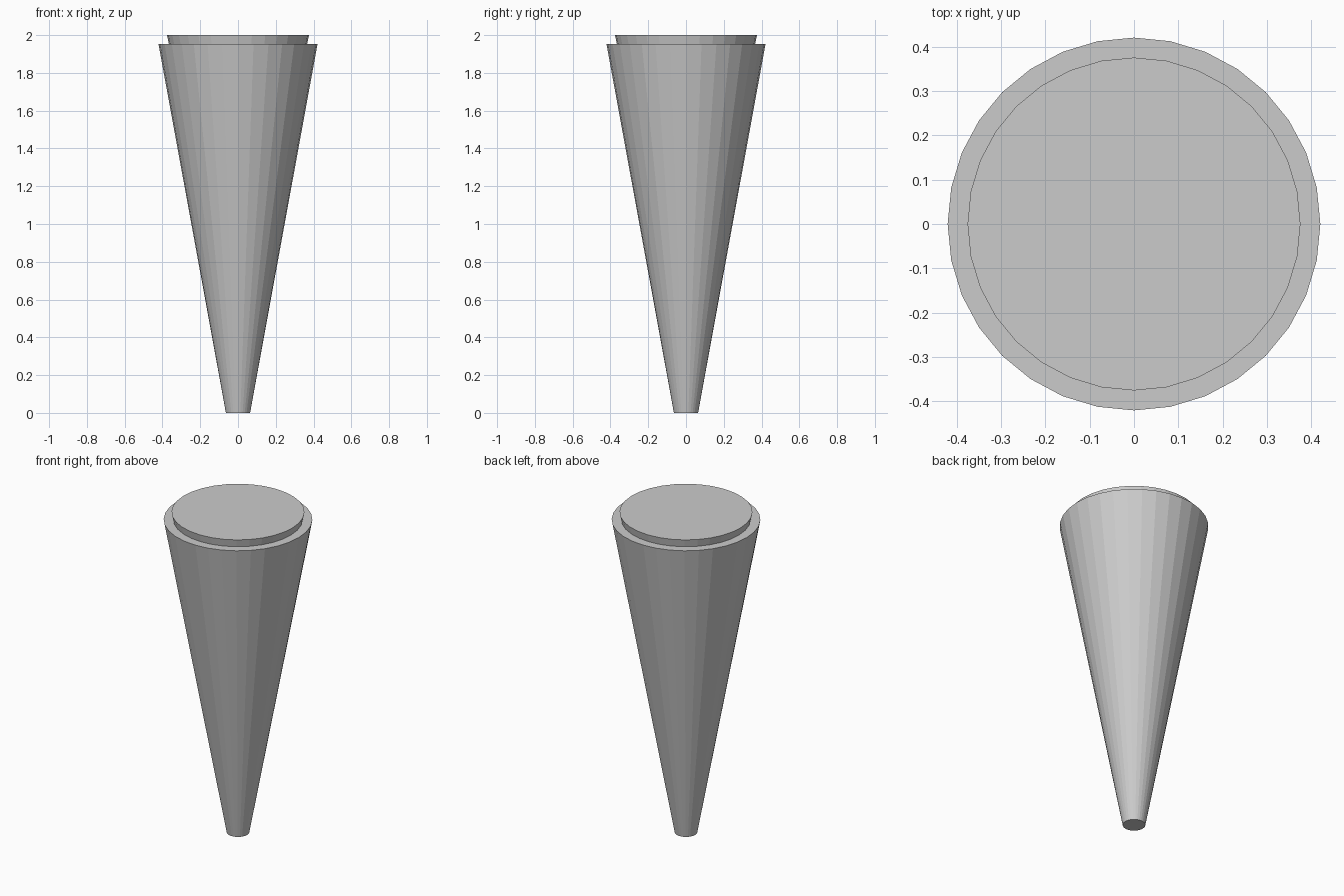
import bpy
import bmesh
import math

if "Cube" in bpy.data.objects:
    bpy.data.objects.remove(bpy.data.objects["Cube"])

SIDES = 32


def lathe(name, profile):
    """Closed faceted solid from (radius, height) points, bottom to top."""
    bm = bmesh.new()
    rings = []
    for r, z in profile:
        rings.append([bm.verts.new((r * math.cos(2 * math.pi * i / SIDES),
                                    r * math.sin(2 * math.pi * i / SIDES), z))
                      for i in range(SIDES)])
    for low, high in zip(rings, rings[1:]):
        for i in range(SIDES):
            j = (i + 1) % SIDES
            bm.faces.new((low[i], low[j], high[j], high[i]))
    bm.faces.new(rings[0][::-1])
    bm.faces.new(rings[-1])
    mesh = bpy.data.meshes.new(name)
    bm.to_mesh(mesh)
    bm.free()
    obj = bpy.data.objects.new(name, mesh)
    bpy.context.collection.objects.link(obj)
    return obj


# Tapered body with a flat ledge, stepping in to the raised flared top
lathe("tapered_cone", [(0.064, 0.0), (0.421, 1.953), (0.366, 1.953), (0.376, 2.0)])
